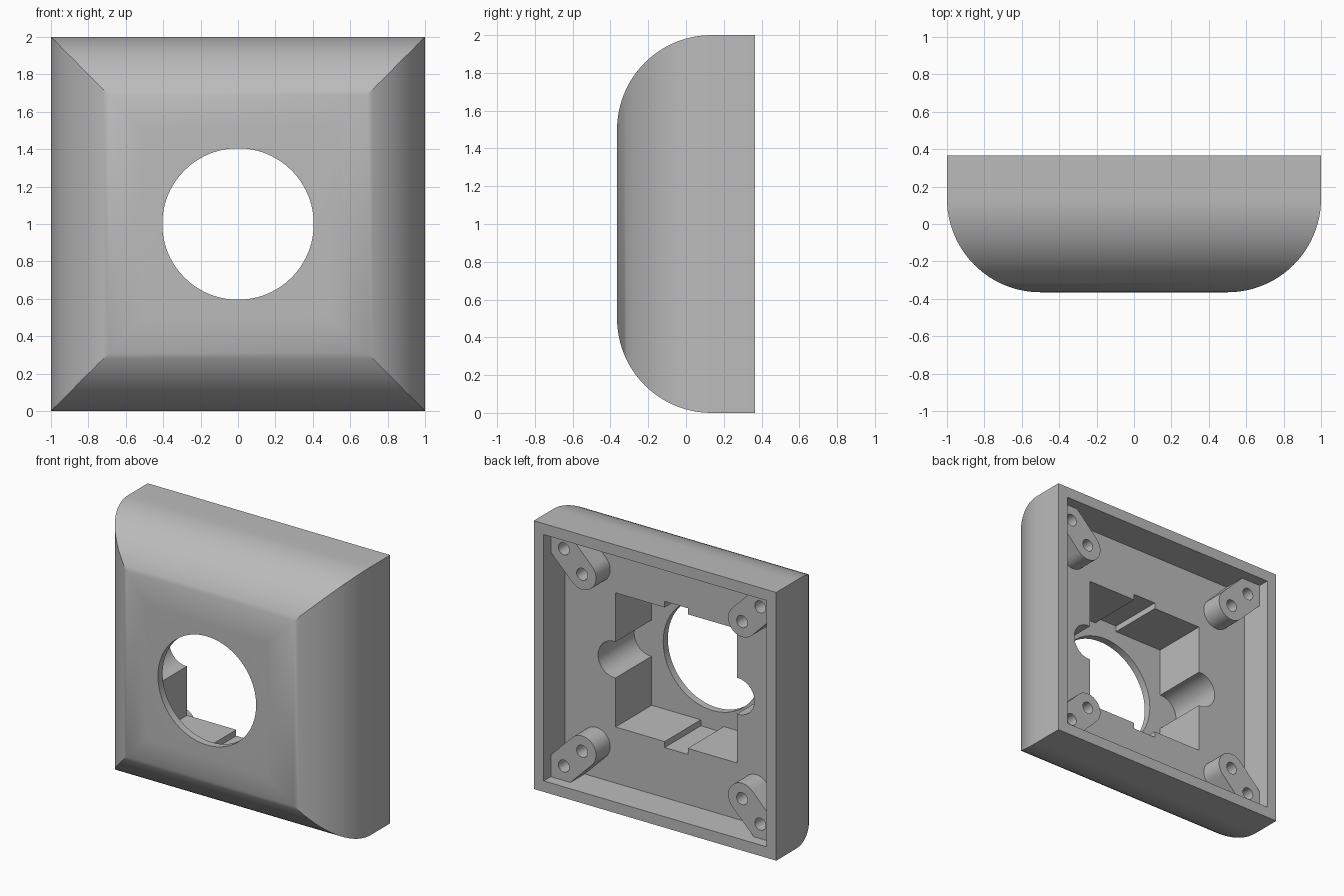
import bpy, bmesh
from math import sin, cos, pi, radians, sqrt

if "Cube" in bpy.data.objects:
    bpy.data.objects.remove(bpy.data.objects["Cube"], do_unlink=True)

BACK, FRONT = 0.365, -0.365     # outer depth limits
FLOOR, INNER = 0.115, -0.31     # recess floor, pocket bottom
BOSS_TOP = 0.282
WALL = 0.918                    # half width of the rear recess

grey = bpy.data.materials.new("warm_grey_plastic")
grey.use_nodes = True
colour = (0.5, 0.5, 0.5, 1)
grey.diffuse_color = colour
grey.node_tree.nodes["Principled BSDF"].inputs["Base Color"].default_value = colour


def loft(name, rings):
    """Closed solid through rings of (x, y, z) points of equal count."""
    bm = bmesh.new()
    loops = [[bm.verts.new(p) for p in ring] for ring in rings]
    n = len(loops[0])
    for a, b in zip(loops, loops[1:]):
        for i in range(n):
            j = (i + 1) % n
            bm.faces.new((a[i], a[j], b[j], b[i]))
    bm.faces.new(loops[0])
    bm.faces.new(loops[-1])
    bmesh.ops.recalc_face_normals(bm, faces=bm.faces)
    mesh = bpy.data.meshes.new(name)
    bm.to_mesh(mesh)
    bm.free()
    mesh.materials.append(grey)
    obj = bpy.data.objects.new(name, mesh)
    bpy.context.collection.objects.link(obj)
    return obj


def prism(name, outline, y0, y1):
    """Outline in x and height from the centre, extruded in depth."""
    return loft(name, [[(x, y, z + 1) for x, z in outline] for y in (y0, y1)])


def arc(cx, cz, r, start, end, n):
    steps = [radians(start + (end - start) * i / n) for i in range(n + 1)]
    return [(cx + r * cos(t), cz + r * sin(t)) for t in steps]


def circle(cx, cz, r, n):
    return arc(cx, cz, r, 0, 360, n)[:-1]


def square(s):
    return [(s, s), (-s, s), (-s, -s), (s, -s)]


def activate(obj):
    bpy.ops.object.select_all(action='DESELECT')
    obj.select_set(True)
    bpy.context.view_layer.objects.active = obj


def cut(obj, cutter):
    mod = obj.modifiers.new("cut", 'BOOLEAN')
    mod.operation = 'DIFFERENCE'
    mod.solver = 'EXACT'
    mod.object = cutter
    activate(obj)
    bpy.ops.object.modifier_apply(modifier=mod.name)
    bpy.data.objects.remove(cutter, do_unlink=True)


def smooth(obj):
    activate(obj)
    bpy.ops.object.shade_smooth_by_angle(angle=radians(30))


# Housing: square block with rounded front edges meeting in mitres
profile = [(1, BACK)]
for i in range(25):
    t = pi / 2 * i / 24
    profile.append((0.5 + 0.5 * cos(t), 0.135 - 0.5 * sin(t)))
housing = loft("housing", [[(x, y, z + 1) for x, z in square(s)] for s, y in profile])

# Rear recess
cut(housing, prism("recess_cutter", square(WALL), FLOOR, 0.6))

# Square pocket with key slots above and below and round side channels
half = [(-0.095, 0.545), (0.095, 0.545), (0.095, 0.5), (0.5, 0.5)]
half += arc(0.51, 0, 0.135, 94, -94, 24)
half += [(0.5, -0.5), (0.095, -0.5)]
pocket = half + [(-x, -z) for x, z in half]
cut(housing, prism("pocket_cutter", pocket, INNER, 0.3))

# Round front opening
cut(housing, prism("opening_cutter", circle(0, 0, 0.405, 96), -0.6, -0.2))
smooth(housing)

# Four diagonal corner bosses, each with two screw holes
r, inner, outer, w = 0.115, 0.66, 0.81, WALL + 0.005
boss = arc(inner, inner, r, 135, 315, 20)
boss += [(w, w - r * sqrt(2)), (w, w), (w - r * sqrt(2), w)]
for vertical, sz in (("upper", 1), ("lower", -1)):
    for side, sx in (("left", 1), ("right", -1)):
        outline = [(sx * x, sz * z) for x, z in boss]
        post = prism(f"{vertical}_{side}_boss", outline, FLOOR - 0.01, BOSS_TOP)
        for c in (inner, outer):
            hole = circle(sx * c, sz * c, 0.045, 24)
            cut(post, prism("screw_hole_cutter", hole, FLOOR + 0.005, 0.5))
        smooth(post)
